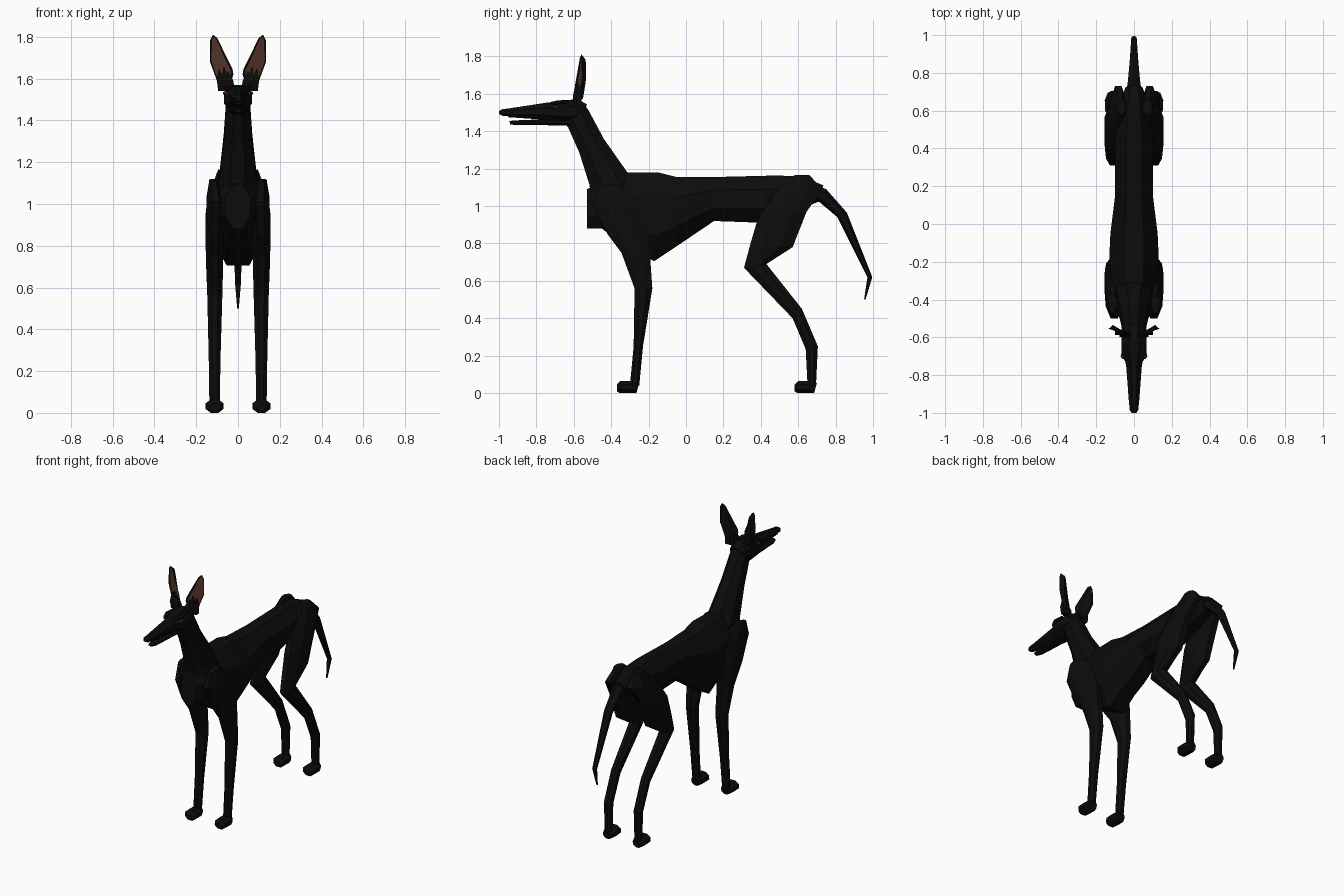
import bpy, bmesh, math
from mathutils import Vector


def material(name, rgb):
    m = bpy.data.materials.new(name)
    m.diffuse_color = (*rgb, 1)
    return m


BLACK = material("black_coat", (0.0038, 0.0036, 0.0036))
BROWN = material("inner_ear_brown", (0.085, 0.032, 0.024))
RED = material("dark_red_eye", (0.09, 0.012, 0.012))


def finish(bm, name, *mats):
    bmesh.ops.recalc_face_normals(bm, faces=bm.faces)
    me = bpy.data.meshes.new(name)
    bm.to_mesh(me)
    bm.free()
    ob = bpy.data.objects.new(name, me)
    for m in mats:
        me.materials.append(m)
    bpy.context.collection.objects.link(ob)
    return ob


def loft(name, sections, sides=8, side=1, mat=BLACK):
    """Skin rings; each section is (y1, z1, y2, z2, half_width, centre_x)."""
    bm = bmesh.new()
    angles = [2 * math.pi * (i + 0.5) / sides for i in range(sides)]
    kx = max(math.cos(a) for a in angles)
    kv = max(math.sin(a) for a in angles)
    rings = []
    for y1, z1, y2, z2, w, *cx in sections:
        c = Vector(((cx[0] if cx else 0) * side, (y1 + y2) / 2, (z1 + z2) / 2))
        v = Vector((0, y1 - y2, z1 - z2)) / 2
        rings.append([bm.verts.new(c + Vector((w * math.cos(a) / kx, 0, 0))
                                   + v * math.sin(a) / kv) for a in angles])
    for r, q in zip(rings, rings[1:]):
        for i in range(sides):
            j = (i + 1) % sides
            bm.faces.new((r[i], r[j], q[j], q[i]))
    bm.faces.new(rings[0])
    bm.faces.new(rings[-1])
    return finish(bm, name, mat)


def paw(name, y, side):
    loft(name, [(y, 0.045, y, 0.01, 0.022, 0.112),
                (y + 0.02, 0.065, y + 0.015, 0, 0.04, 0.112),
                (y + 0.075, 0.065, y + 0.075, 0, 0.043, 0.112),
                (y + 0.12, 0.055, y + 0.105, 0, 0.027, 0.112)], 8, side)


def ear(name, side):
    outline = [(.045, 1.545), (.022, 1.62), (.026, 1.645), (.10, 1.795),
               (.12, 1.81), (.133, 1.785), (.134, 1.68), (.09, 1.56)]
    bm = bmesh.new()
    # cupped leaf turned slightly outward
    front = bm.faces.new([bm.verts.new((x * side, -0.592 + 0.36 * (x - 0.03), z))
                          for x, z in outline])
    rim = list(front.verts)
    back = [bm.verts.new((v.co.x * 0.6 + 0.078 * side * 0.4, v.co.y + 0.02,
                          1.66 + (v.co.z - 1.66) * 0.85)) for v in rim]
    for i in range(len(rim)):
        j = (i + 1) % len(rim)
        bm.faces.new((rim[j], rim[i], back[i], back[j]))
    bm.faces.new(back)
    bmesh.ops.recalc_face_normals(bm, faces=bm.faces)
    bmesh.ops.inset_individual(bm, faces=[front], thickness=0.006)
    front.material_index = 1
    for v in front.verts:
        v.co.y += 0.006
    finish(bm, name, BLACK, BROWN)
    # fur tufts over the ear base
    for n, (x, top) in enumerate([(.04, 1.635), (.06, 1.655), (.083, 1.645)]):
        y = -0.592 + 0.36 * (x - 0.03)
        loft(f"{name}_tuft_{n}", [(y - 0.014, 1.54, y + 0.015, 1.54, 0.02, x * 0.9),
                                  (y - 0.016, 1.59, y + 0.012, 1.59, 0.018, x),
                                  (y - 0.006, top, y + 0.004, top, 0.002, x + 0.008)],
             4, side)


# Trunk
loft("torso", [(-0.53, 1.09, -0.53, 0.88, 0.06), (-0.45, 1.13, -0.45, 0.88, 0.1),
               (-0.31, 1.18, -0.35, 0.80, 0.12), (-0.15, 1.18, -0.17, 0.705, 0.13),
               (-0.05, 1.155, -0.05, 0.785, 0.125), (0.15, 1.155, 0.15, 0.92, 0.1),
               (0.47, 1.163, 0.37, 0.912, 0.1), (0.62, 1.16, 0.58, 0.97, 0.085),
               (0.735, 1.11, 0.70, 1.02, 0.045)])
loft("neck", [(-0.25, 1.12, -0.51, 1.0, 0.1), (-0.31, 1.175, -0.515, 1.11, 0.088),
              (-0.44, 1.36, -0.57, 1.285, 0.068), (-0.52, 1.51, -0.63, 1.42, 0.058),
              (-0.555, 1.56, -0.66, 1.46, 0.05)])
loft("tail", [(0.70, 1.11, 0.66, 1.03, 0.045), (0.75, 1.09, 0.715, 1.02, 0.034),
              (0.86, 0.965, 0.81, 0.94, 0.024), (0.996, 0.62, 0.97, 0.62, 0.014),
              (0.96, 0.5, 0.952, 0.5, 0.004)], 6)

# Head
loft("skull", [(-0.53, 1.545, -0.55, 1.47, 0.045), (-0.58, 1.57, -0.60, 1.44, 0.066),
               (-0.68, 1.565, -0.68, 1.445, 0.067), (-0.725, 1.555, -0.73, 1.455, 0.046),
               (-0.75, 1.552, -0.76, 1.462, 0.041), (-0.96, 1.52, -0.95, 1.475, 0.026)])
loft("lower_jaw", [(-0.62, 1.47, -0.62, 1.43, 0.05), (-0.74, 1.465, -0.74, 1.432, 0.036),
                   (-0.91, 1.458, -0.91, 1.432, 0.024), (-0.945, 1.455, -0.94, 1.437, 0.014)])
loft("nose", [(-0.95, 1.522, -0.95, 1.482, 0.025), (-0.985, 1.517, -0.98, 1.482, 0.023),
              (-1.0, 1.508, -1.0, 1.492, 0.013)])

for side, label in ((1, "left"), (-1, "right")):
    ear(f"{label}_ear", side)
    # Eye and brow
    loft(f"{label}_eye", [(-0.715, 1.538, -0.715, 1.522, 0.006, 0.056),
                          (-0.70, 1.541, -0.70, 1.519, 0.012, 0.059),
                          (-0.685, 1.537, -0.685, 1.523, 0.006, 0.062)], 6, side, RED)
    loft(f"{label}_brow", [(-0.725, 1.556, -0.725, 1.544, 0.01, 0.04),
                           (-0.69, 1.564, -0.69, 1.544, 0.014, 0.05),
                           (-0.63, 1.566, -0.63, 1.546, 0.01, 0.045)], 6, side)
    # Front leg with shoulder
    loft(f"{label}_front_leg", [(-0.47, 1.11, -0.37, 1.12, 0.022, 0.115),
                                (-0.50, 1.01, -0.28, 1.05, 0.045, 0.105),
                                (-0.42, 0.85, -0.20, 0.86, 0.044, 0.112),
                                (-0.345, 0.75, -0.19, 0.70, 0.041, 0.112),
                                (-0.275, 0.56, -0.18, 0.56, 0.036, 0.111),
                                (-0.28, 0.25, -0.23, 0.25, 0.028, 0.112),
                                (-0.30, 0.04, -0.25, 0.04, 0.025, 0.112)], 8, side)
    paw(f"{label}_front_paw", -0.37, side)
    # Hind leg with thigh
    loft(f"{label}_hind_leg", [(0.58, 1.165, 0.66, 1.165, 0.025, 0.07),
                               (0.47, 1.07, 0.73, 1.09, 0.042, 0.083),
                               (0.38, 0.92, 0.645, 0.97, 0.05, 0.105),
                               (0.345, 0.80, 0.57, 0.78, 0.045, 0.11),
                               (0.31, 0.67, 0.43, 0.69, 0.035, 0.113),
                               (0.57, 0.40, 0.62, 0.45, 0.027, 0.112),
                               (0.64, 0.235, 0.705, 0.25, 0.026, 0.112),
                               (0.65, 0.04, 0.695, 0.04, 0.023, 0.112)], 8, side)
    paw(f"{label}_hind_paw", 0.58, side)
